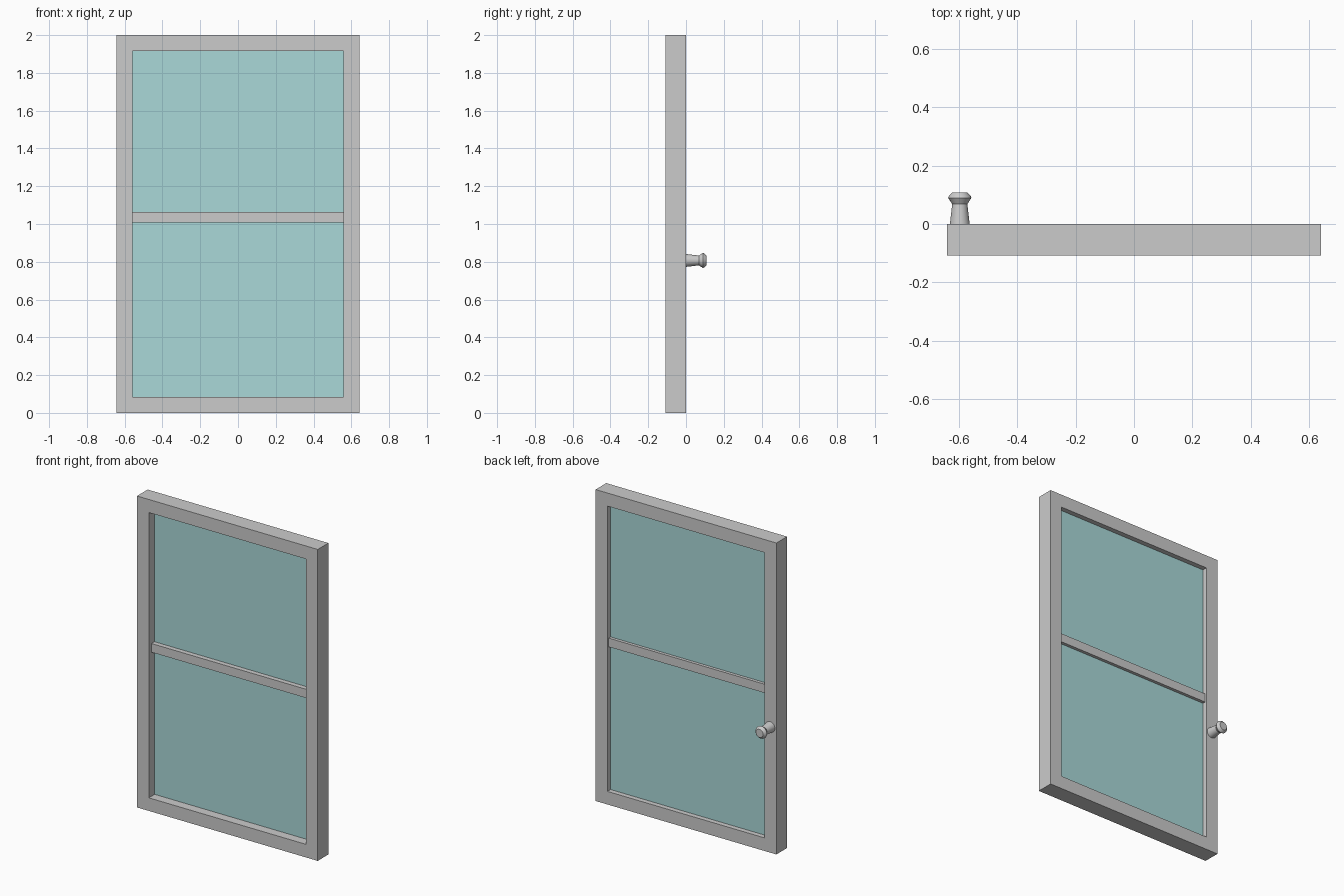
import bpy, bmesh, math
from mathutils import Matrix

if "Cube" in bpy.data.objects:
    bpy.data.objects.remove(bpy.data.objects["Cube"])

W, H, D = 0.642, 2.0, 0.108      # half width, height, frame depth
B = 0.084                        # frame border


def finish(name, bm):
    bmesh.ops.recalc_face_normals(bm, faces=bm.faces)
    me = bpy.data.meshes.new(name)
    bm.to_mesh(me)
    bm.free()
    ob = bpy.data.objects.new(name, me)
    bpy.context.collection.objects.link(ob)
    return ob


def box(name, x, y0, y1, z0, z1):
    bm = bmesh.new()
    bmesh.ops.create_cube(bm, size=1)
    for v in bm.verts:
        v.co = (v.co.x * 2 * x, y1 if v.co.y > 0 else y0, z1 if v.co.z > 0 else z0)
    return finish(name, bm)


# Outer frame: rectangular ring extruded backwards
bm = bmesh.new()
def rect(w, z0, z1):
    return [bm.verts.new((x, -D, z)) for x, z in ((-w, z0), (w, z0), (w, z1), (-w, z1))]
outer, inner = rect(W, 0, H), rect(W - B, B, H - B)
for i in range(4):
    j = (i + 1) % 4
    bm.faces.new((outer[i], outer[j], inner[j], inner[i]))
ext = bmesh.ops.extrude_face_region(bm, geom=bm.faces[:], use_keep_orig=True)
bmesh.ops.translate(bm, vec=(0, D, 0),
                    verts=[g for g in ext["geom"] if isinstance(g, bmesh.types.BMVert)])
finish("door_frame", bm)

# Middle rail and glass pane
box("middle_rail", W - B, -0.08, -0.012, 1.008, 1.064)
glass = box("glass_pane", W - B, -0.049, -0.032, B, H - B)
mat = bpy.data.materials.new("glass")
mat.diffuse_color = (0.4, 0.69, 0.69, 1)
mat.use_nodes = True
mat.node_tree.nodes["Principled BSDF"].inputs["Base Color"].default_value = mat.diffuse_color
glass.data.materials.append(mat)

# Knob: lathed profile (radius, distance from frame)
profile = [(0, 0), (0.034, 0), (0.026, 0.068), (0.040, 0.09), (0.037, 0.097),
           (0.026, 0.108), (0, 0.108)]
bm = bmesh.new()
vs = [bm.verts.new((r, 0, h)) for r, h in profile]
es = [bm.edges.new(p) for p in zip(vs, vs[1:])]
bmesh.ops.spin(bm, geom=vs + es, cent=(0, 0, 0), axis=(0, 0, 1),
               angle=math.tau, steps=24, use_merge=True)
bmesh.ops.remove_doubles(bm, verts=bm.verts, dist=1e-4)
bmesh.ops.transform(bm, verts=bm.verts,
                    matrix=Matrix.Translation((-0.598, 0, 0.807)) @ Matrix.Rotation(-math.pi / 2, 4, "X"))
knob = finish("knob", bm)
bpy.context.view_layer.objects.active = knob
knob.select_set(True)
bpy.ops.object.shade_smooth_by_angle(angle=math.radians(25))
